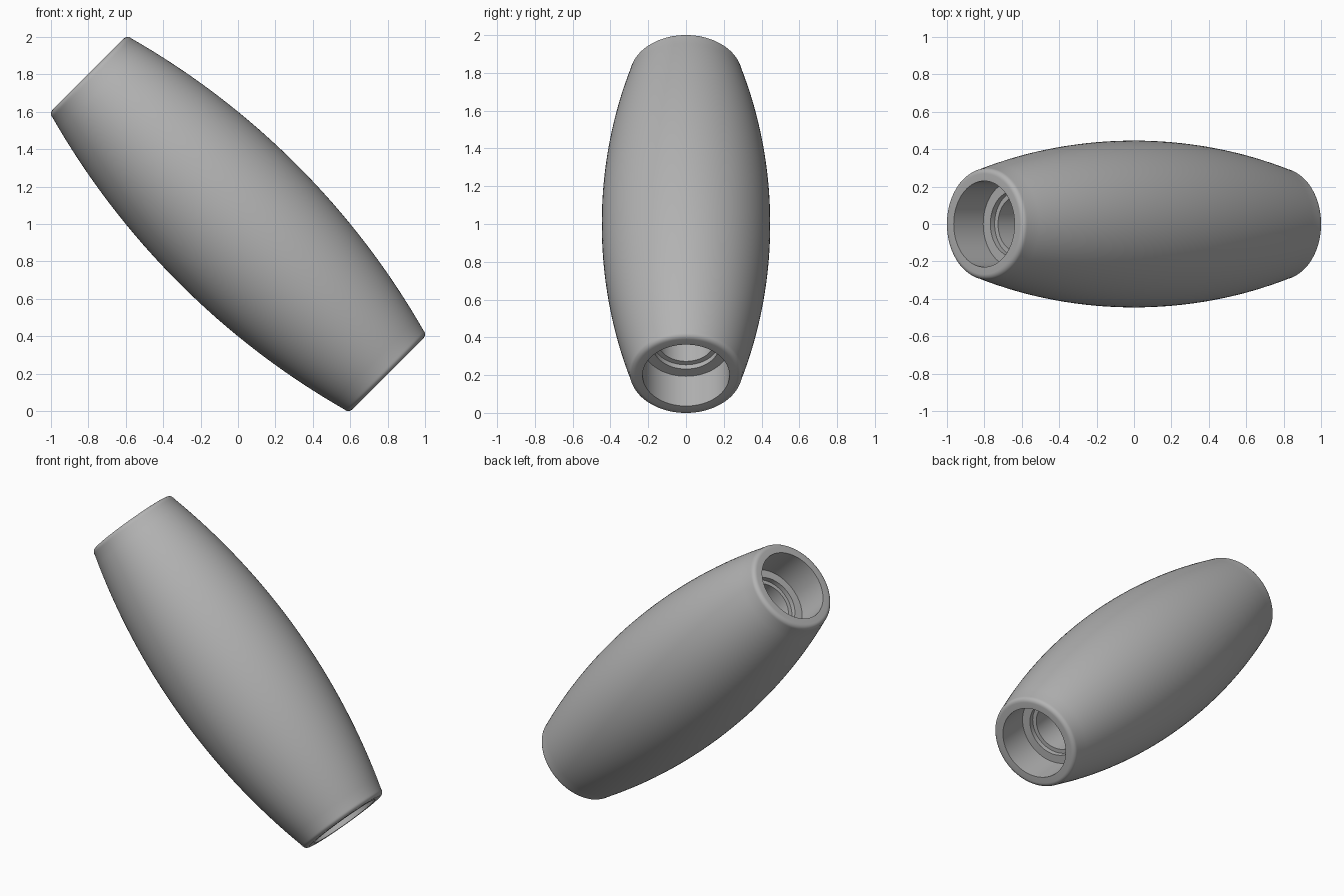
import bpy, bmesh, math
from mathutils import Matrix, Vector

old = bpy.data.objects.get("Cube")
if old:
    bpy.data.objects.remove(old, do_unlink=True)

grey = bpy.data.materials.new("satin grey")
grey.use_nodes = True
colour = (0.45, 0.45, 0.45, 1)
grey.diffuse_color = colour
grey.node_tree.nodes["Principled BSDF"].inputs["Base Color"].default_value = colour

HALF, MID_R, END_R, FILLET = 1.133, 0.446, 0.299, 0.03
SIDES = 96


def half_profile():
    """Radius and axial position from the middle bore out to the belly."""
    # stepped socket and flat rim
    pts = [(0.15, HALF - 0.255), (0.176, HALF - 0.255),
           (0.176, HALF - 0.223), (0.23, HALF - 0.223), (0.23, HALF)]
    # rounded rim
    for i in range(7):
        a = math.pi / 2 * (1 - i / 6)
        pts.append((END_R - FILLET + FILLET * math.cos(a),
                    HALF - FILLET + FILLET * math.sin(a)))
    # bulging side, a circular arc
    edge, rise = HALF - FILLET, MID_R - END_R
    arc = (edge ** 2 + rise ** 2) / (2 * rise)
    for i in range(1, 17):
        t = edge * (1 - i / 16)
        pts.append((MID_R - arc + math.sqrt(arc ** 2 - t ** 2), t))
    return pts


# Closed section: upper half, then its mirror image
upper = half_profile()
section = upper + [(r, -t) for r, t in reversed(upper[:-1])]

bm = bmesh.new()
verts = [bm.verts.new((r, 0, t)) for r, t in section]
edges = [bm.edges.new((v, verts[(i + 1) % len(verts)])) for i, v in enumerate(verts)]
bmesh.ops.spin(bm, geom=verts + edges, cent=(0, 0, 0), axis=(0, 0, 1),
               angle=math.tau, steps=SIDES, use_duplicate=False)
bmesh.ops.remove_doubles(bm, verts=bm.verts, dist=0.0005)
bmesh.ops.recalc_face_normals(bm, faces=bm.faces)

# Lean the barrel over and lift it onto the ground
tilt = Matrix.Translation(Vector((0, 0, 1))) @ Matrix.Rotation(math.radians(-45), 4, "Y")
bmesh.ops.transform(bm, matrix=tilt, verts=bm.verts)

mesh = bpy.data.meshes.new("barrel_sleeve")
bm.to_mesh(mesh)
bm.free()
mesh.materials.append(grey)
sleeve = bpy.data.objects.new("barrel_sleeve", mesh)
bpy.context.collection.objects.link(sleeve)

bpy.ops.object.select_all(action="DESELECT")
sleeve.select_set(True)
bpy.context.view_layer.objects.active = sleeve
bpy.ops.object.shade_smooth_by_angle(angle=math.radians(30))
